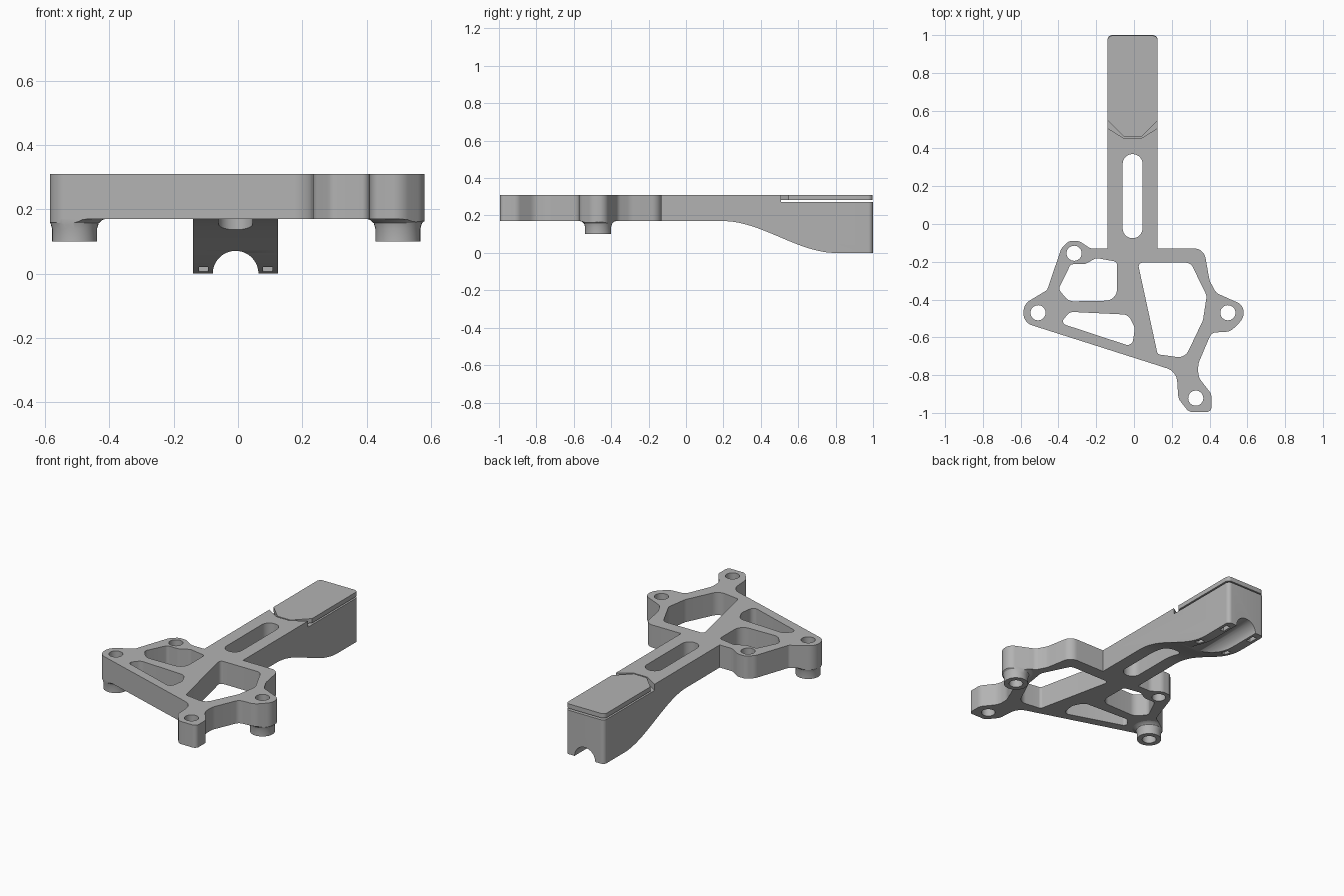
import bpy, bmesh, math
from mathutils import Matrix, Vector

if "Cube" in bpy.data.objects:
    bpy.data.objects.remove(bpy.data.objects["Cube"], do_unlink=True)

grey = bpy.data.materials.new("satin grey")
grey.use_nodes = True
GREY = (0.45, 0.45, 0.45, 1)
grey.diffuse_color = GREY
grey.node_tree.nodes["Principled BSDF"].inputs["Base Color"].default_value = GREY

TOP, BOTTOM = 0.31, 0.17
MID = -0.0075          # arm centre line
HALF = 0.1325          # arm half width


def rounded(corners, steps=8):
    """Polygon whose corners (x, y, radius) are replaced by arcs."""
    out = []
    for i, (x, y, r) in enumerate(corners):
        p = Vector((x, y))
        a = Vector(corners[i - 1][:2]) - p
        b = Vector(corners[(i + 1) % len(corners)][:2]) - p
        half = a.angle(b) / 2
        if r == 0 or half > 1.55:
            out.append(p)
            continue
        t = min(r / math.tan(half), 0.49 * min(a.length, b.length))
        start, end = p + a.normalized() * t, p + b.normalized() * t
        centre = p + (a.normalized() + b.normalized()).normalized() * t / math.cos(half)
        turn = (start - centre).angle_signed(end - centre)
        for k in range(steps + 1):
            out.append(centre + Matrix.Rotation(-turn * k / steps, 2) @ (start - centre))
    return out


def circle(x, y, r, n=32):
    return [Vector((x + r * math.cos(2 * math.pi * k / n), y + r * math.sin(2 * math.pi * k / n)))
            for k in range(n)]


def add(name, mesh):
    obj = bpy.data.objects.new(name, mesh)
    mesh.materials.clear()
    mesh.materials.append(grey)
    bpy.context.collection.objects.link(obj)
    return obj


def prism(name, loops, low, high, matrix=Matrix()):
    """Extrude an outline with holes from low to high."""
    curve = bpy.data.curves.new(name, "CURVE")
    curve.dimensions, curve.fill_mode = "2D", "BOTH"
    curve.extrude = (high - low) / 2
    for loop in loops:
        s = curve.splines.new("POLY")
        s.points.add(len(loop) - 1)
        for point, p in zip(s.points, loop):
            point.co = (p[0], p[1], 0, 1)
        s.use_cyclic_u = True
    temp = bpy.data.objects.new("temp", curve)
    mesh = bpy.data.meshes.new_from_object(temp)
    bpy.data.objects.remove(temp)
    bm = bmesh.new()
    bm.from_mesh(mesh)
    bmesh.ops.remove_doubles(bm, verts=bm.verts, dist=1e-5)
    bm.transform(matrix @ Matrix.Translation((0, 0, (low + high) / 2)))
    bmesh.ops.recalc_face_normals(bm, faces=bm.faces)
    bm.to_mesh(mesh)
    bm.free()
    return add(name, mesh)


def carve(obj, cutter, operation="DIFFERENCE"):
    """Apply a boolean and throw the cutter away."""
    mod = obj.modifiers.new("cut", "BOOLEAN")
    mod.operation, mod.object, mod.solver = operation, cutter, "EXACT"
    bpy.context.view_layer.update()
    mesh = bpy.data.meshes.new_from_object(
        obj.evaluated_get(bpy.context.evaluated_depsgraph_get()))
    obj.modifiers.clear()
    obj.data = mesh
    bpy.data.objects.remove(cutter, do_unlink=True)


# Mounting plate: outer outline, three windows and four bolt holes
outline = rounded([
    (-0.23, -0.13, 0.05), (0.37, -0.13, 0.06), (0.40, -0.30, 0.1), (0.435, -0.365, 0.05),
    (0.58, -0.43, 0.07), (0.58, -0.50, 0.07), (0.51, -0.57, 0.07), (0.41, -0.575, 0.04),
    (0.34, -0.74, 0.1), (0.34, -0.81, 0.08), (0.41, -0.90, 0.05), (0.41, -0.995, 0.025),
    (0.29, -0.995, 0.04), (0.235, -0.925, 0.06), (0.225, -0.78, 0.08),
    (-0.585, -0.522, 0.07), (-0.585, -0.425, 0.07), (-0.46, -0.35, 0.02),
    (-0.385, -0.13, 0.06), (-0.345, -0.09, 0.04), (-0.29, -0.09, 0.05)])
windows = [
    rounded([(-0.335, -0.213, 0.02), (-0.40, -0.345, 0.03), (-0.345, -0.41, 0.06),
             (-0.09, -0.405, 0.06), (-0.09, -0.20, 0.02), (-0.20, -0.18, 0.03),
             (-0.26, -0.213, 0.04)]),
    rounded([(-0.39, -0.525, 0.02), (-0.34, -0.465, 0.04), (-0.03, -0.48, 0.05),
             (0.005, -0.55, 0.06), (-0.01, -0.65, 0.03)]),
    rounded([(0.02, -0.205, 0.02), (0.30, -0.205, 0.04), (0.385, -0.38, 0.05),
             (0.365, -0.51, 0.08), (0.27, -0.71, 0.06), (0.125, -0.69, 0.02)])]
bolts = [(-0.508, -0.47), (0.497, -0.47), (-0.317, -0.155), (0.327, -0.922)]
plate = prism("mounting_plate", [outline] + windows + [circle(x, y, 0.04) for x, y in bolts],
              BOTTOM, TOP)

# Standoffs under the two side bosses, flared into the plate and trimmed to its edge
parts = [plate]
for side, (x, y) in zip(("right", "left"), bolts):
    bm = bmesh.new()
    profile = [(0.04, 0.10), (0.07, 0.10), (0.07, 0.14), (0.075, 0.157), (0.088, 0.168),
               (0.105, 0.172), (0.105, 0.18), (0.04, 0.18)]
    verts = [bm.verts.new((r, 0, z)) for r, z in profile]
    edges = [bm.edges.new((verts[i - 1], v)) for i, v in enumerate(verts)]
    bmesh.ops.spin(bm, geom=verts + edges, axis=(0, 0, 1), cent=(0, 0, 0),
                   angle=2 * math.pi, steps=32)
    bmesh.ops.remove_doubles(bm, verts=bm.verts, dist=1e-4)
    bmesh.ops.recalc_face_normals(bm, faces=bm.faces)
    bm.transform(Matrix.Translation((x, y, 0)))
    mesh = bpy.data.meshes.new("standoff")
    bm.to_mesh(mesh)
    bm.free()
    standoff = add(side + "_standoff", mesh)
    carve(standoff, prism("trim", [outline], 0.05, 0.175), "INTERSECT")
    parts.append(standoff)

# Arm: side profile with an S-curved belly, swept across x
belly = []
for k in range(25):
    t = k / 24
    belly.append((0.2 + 0.6 * t, BOTTOM * (1 - t * t * (3 - 2 * t))))
side_profile = [(-0.13, TOP), (-0.13, BOTTOM)] + belly + [(1.05, 0), (1.05, TOP)]
yz_to_world = Matrix(((0, 0, 1, 0), (1, 0, 0, 0), (0, 1, 0, 0), (0, 0, 0, 1)))
arm = prism("arm", [side_profile], -0.2, 0.2, yz_to_world)
L, R = MID - HALF, MID + HALF
plan = rounded([(L, -0.13, 0), (R, -0.13, 0), (R, 1, 0.025), (L, 1, 0.025)])
carve(arm, prism("trim", [plan], -0.1, 0.5), "INTERSECT")

# Long slot through the arm
slot = rounded([(MID + sx * 0.0525, y, 0.052) for sx, y in
                ((-1, -0.075), (1, -0.075), (1, 0.37), (-1, 0.37))])
carve(arm, prism("slot", [slot], -0.1, 0.5))

# Round channel along the belly
xz_to_world = Matrix(((1, 0, 0, 0), (0, 0, -1, 0), (0, 1, 0, 0), (0, 0, 0, 1)))
carve(arm, prism("channel", [circle(MID, 0, 0.071, 48)], -1.2, 0.1, xz_to_world))

# Strap pockets in the two feet
for x in (MID - 0.1, MID + 0.1):
    for y in (0.70, 0.93):
        pocket = [(x + a * 0.014, y + b * 0.03) for a, b in ((-1, -1), (1, -1), (1, 1), (-1, 1))]
        carve(arm, prism("pocket", [pocket], -0.05, 0.035))


# Seat for the cap, and the cap itself with a thin seam all round
def cap_plan(gap, edge, back):
    left, right = L - edge, R + edge
    return rounded([(left, 0.54 + gap - edge, 0), (MID - 0.045, 0.453 + gap, 0),
                    (MID + 0.045, 0.453 + gap, 0), (right, 0.54 + gap - edge, 0),
                    (right, back, 0.025), (left, back, 0.025)])


carve(arm, prism("seat", [cap_plan(0, 0.02, 1.1)], 0.272, 0.4))
cap = prism("cap", [cap_plan(0.008, 0, 0.997)], 0.282, TOP)
parts += [arm, cap]

# Smooth the curved walls, keep the edges sharp
bpy.ops.object.select_all(action="DESELECT")
for obj in parts:
    obj.select_set(True)
bpy.context.view_layer.objects.active = plate
bpy.ops.object.shade_smooth_by_angle(angle=math.radians(30))
